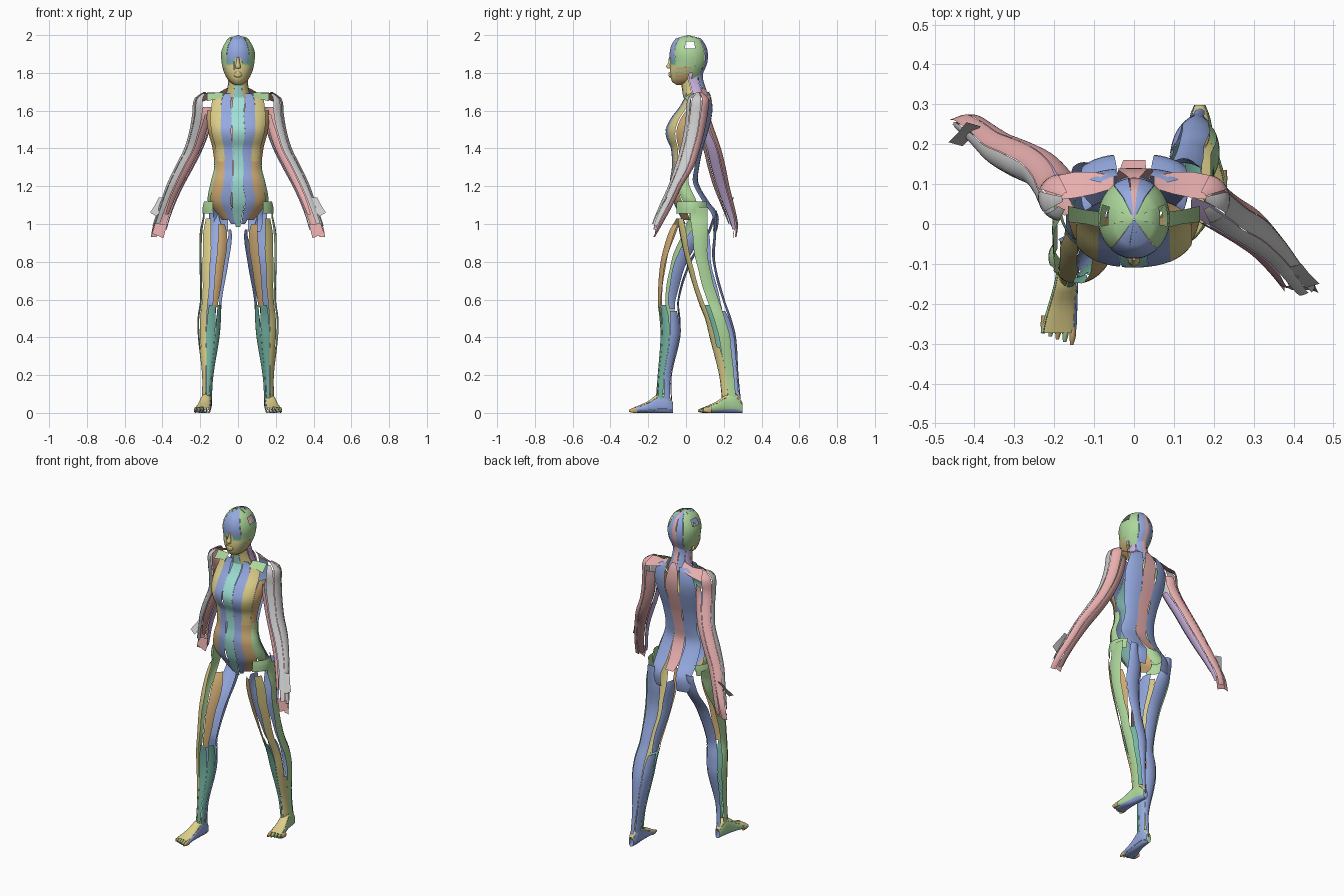
import bpy, math

PALETTE = {
    "blue": (.30, .40, .75), "pink": (.80, .42, .42), "yellow": (.72, .62, .25),
    "green": (.42, .68, .33), "orange": (.65, .42, .18), "teal": (.18, .48, .38),
    "cyan": (.35, .75, .68), "purple": (.60, .45, .75)}
MATS = {}
for key, rgb in PALETTE.items():
    MATS[key] = bpy.data.materials.new(key)
    MATS[key].diffuse_color = (*rgb, 1)


def section(rows, k):
    """Smoothly interpolate (x, rx, low, high) between section rows at key k."""
    rows = sorted(rows)
    n = len(rows)
    k = min(max(k, rows[0][0]), rows[-1][0])
    i = next(j for j in range(n - 1) if k <= rows[j + 1][0])
    h = rows[i + 1][0] - rows[i][0]
    t = (k - rows[i][0]) / h

    def slope(j, c):
        a, b = rows[max(j - 1, 0)], rows[min(j + 1, n - 1)]
        return (b[c] - a[c]) / (b[0] - a[0])
    out = []
    for c in range(1, 5):
        p, q = rows[i][c], rows[i + 1][c]
        out.append((2*t**3 - 3*t*t + 1) * p + (t**3 - 2*t*t + t) * h * slope(i, c)
                   + (3*t*t - 2*t**3) * q + (t**3 - t*t) * h * slope(i + 1, c))
    return out


def strip(name, rows, k0, k1, a0, a1, color=None, side=1, axis="z", power=1.0, taper=0.0):
    """One cloth-like panel of a lofted body part, between two angles (0 = front)."""
    nk = max(6, int(abs(k1 - k0) / .016))
    na = max(3, int((a1 - a0) / 6))
    verts, faces = [], []
    for i in range(nk + 1):
        t = i / nk
        k = k0 + (k1 - k0) * t
        x, rx, lo, hi = section(rows, k)
        pinch = 1 - taper * abs(2 * t - 1) ** 4
        mid, half = (a0 + a1) / 2 + 1.2 * math.sin(k * 35), (a1 - a0) / 2 * pinch
        for j in range(na + 1):
            a = math.radians(mid + half * (2 * j / na - 1))
            s, c = math.sin(a), math.cos(a)
            u = x + rx * math.copysign(abs(s) ** power, s)
            v = (lo + hi) / 2 - (hi - lo) / 2 * math.copysign(abs(c) ** power, c)
            verts.append((side * u, v, k) if axis == "z" else (side * u, k, v))
    w = na + 1
    for i in range(nk):
        for j in range(na):
            p = i * w + j
            faces.append((p, p + 1, p + w + 1, p + w))
    finish(name, verts, faces, color)


def ribbon(name, path, color=None):
    """Flat band through pairs of edge points."""
    verts = [p for pair in path for p in pair]
    finish(name, verts, [(2*i, 2*i+1, 2*i+3, 2*i+2) for i in range(len(path) - 1)], color)


def finish(name, verts, faces, color):
    me = bpy.data.meshes.new(name)
    me.from_pydata(verts, [], faces)
    me.polygons.foreach_set("use_smooth", [True] * len(faces))
    ob = bpy.data.objects.new(name, me)
    bpy.context.collection.objects.link(ob)
    if color:
        me.materials.append(MATS[color])


# Head and neck: rows are (z, x, half width, front y, back y)
head = [(2.0, 0, .002, .01, .014), (1.993, 0, .035, -.035, .06), (1.975, 0, .058, -.06, .085),
        (1.94, 0, .08, -.08, .107), (1.9, 0, .09, -.087, .116), (1.85, 0, .086, -.083, .112),
        (1.81, 0, .077, -.086, .095), (1.77, 0, .058, -.08, .075), (1.745, 0, .036, -.068, .03),
        (1.735, 0, .015, -.05, .0)]
neck = [(1.84, 0, .056, -.035, .095), (1.77, 0, .052, -.03, .09), (1.72, 0, .056, -.022, .105),
        (1.67, 0, .07, -.015, .12)]
strip("forehead_panel", head, 2.0, 1.87, -12, 12, "blue")
strip("face_panel", head, 1.88, 1.735, -14, 14, "yellow")
strip("head_back_panel", head, 2.0, 1.76, 172, 188, "pink")
strip("throat_panel", neck, 1.80, 1.67, -20, 20, "cyan")
strip("nape_panel", neck, 1.84, 1.67, 165, 195, "pink")
nose = [(1.885, 0, .006, -.09, -.07), (1.85, 0, .010, -.096, -.07), (1.832, 0, .015, -.107, -.07),
        (1.822, 0, .012, -.095, -.07)]
lips = [(1.805, 0, .012, -.090, -.07), (1.797, 0, .022, -.094, -.06), (1.79, 0, .022, -.090, -.06),
        (1.784, 0, .02, -.093, -.06), (1.776, 0, .01, -.085, -.06)]
strip("nose", nose, 1.885, 1.822, -90, 90, "yellow")
strip("lips", lips, 1.805, 1.776, -80, 80, "yellow")

# Torso sections
torso = [(1.715, 0, .065, -.018, .115), (1.685, 0, .135, -.005, .13), (1.62, 0, .16, -.035, .14),
         (1.56, 0, .166, -.08, .135), (1.5, 0, .16, -.108, .12), (1.45, 0, .148, -.102, .105),
         (1.4, 0, .135, -.08, .09), (1.3, 0, .126, -.075, .07), (1.22, 0, .145, -.085, .065),
         (1.12, 0, .16, -.068, .12), (1.05, 0, .12, -.035, .165), (.98, 0, .05, .0, .15)]
back = [r for r in torso if r[0] > 1.1] + [(1.05, 0, .155, -.03, .172), (.98, 0, .155, 0, .17),
                                           (.93, 0, .14, .03, .15)]
strip("sternum_panel", torso, 1.7, .985, -9, 9, "cyan", power=.85)
strip("spine_panel", back, 1.715, 1.07, 169, 191, "pink", power=.8, taper=.4)

# Arm sections: the left arm swings forward, the right arm back
arm_z = [1.7, 1.665, 1.58, 1.5, 1.4, 1.3, 1.2, 1.1, 1.0, .93]
arm_x = [.165, .18, .187, .202, .235, .285, .335, .375, .41, .425]
arm_r = [.015, .05, .056, .054, .05, .05, .046, .04, .04, .04]
arm_y = {1: [(.05, .08), (.01, .12), (0, .115), (-.01, .1), (-.03, .075), (-.06, .04),
             (-.095, -.02), (-.14, -.07), (-.18, -.125), (-.19, -.165)],
         -1: [(.05, .08), (.01, .12), (.02, .125), (.05, .15), (.09, .185), (.115, .21),
              (.145, .23), (.185, .255), (.225, .275), (.245, .268)]}
# Leg sections: common outline, separate stride
leg_z = [1.04, .95, .8, .6, .5, .4, .2, .07]
leg_x = [.125, .118, .127, .143, .152, .155, .16, .165]
leg_r = [.06, .085, .077, .058, .062, .057, .030, .026]
leg_y = {-1: [(-.05, .155), (-.095, .125), (-.135, .03), (-.15, -.035), (-.14, -.03),
              (-.135, -.03), (-.15, -.075), (-.16, -.075)],
         1: [(-.05, .165), (-.035, .16), (0, .155), (.06, .205), (.1, .24),
             (.125, .265), (.175, .278), (.19, .29)]}
hip = [(1.12, 0, .18, -.085, .15), (1.09, 0, .187, -.085, .15), (1.055, 0, .187, -.085, .15)]

for s in (-1, 1):
    tag = "right" if s < 0 else "left"

    def part(name, rows, *a, **k):
        strip(tag + "_" + name, rows, *a, side=s, **k)

    # Head panels
    part("brow_panel", head, 2.0, 1.86, 12, 42, "blue")
    part("eye_patch", head, 1.87, 1.84, 14, 45, "teal")
    part("cheek_panel", head, 1.845, 1.737, 14, 48, "yellow")
    part("temple_panel", head, 2.0, 1.78, 43, 80, "green")
    part("jaw_panel", head, 1.83, 1.737, 48, 100, "orange")
    part("ear_patch", head, 1.93, 1.80, 80, 112, "green")
    part("crown_panel", head, 2.0, 1.965, 80, 112, "green")
    part("head_rear_side", head, 2.0, 1.77, 112, 146, "green")
    part("head_rear_panel", head, 2.0, 1.76, 147, 172, "blue")
    part("neck_front", neck, 1.80, 1.67, 21, 75, "yellow")
    part("neck_side", neck, 1.82, 1.67, 78, 125, "purple")
    part("neck_rear", neck, 1.84, 1.67, 127, 165, "blue")

    # Torso panels
    part("chest_inner", torso, 1.69, 1.0, 9, 31, "blue", power=.85, taper=.2)
    part("chest_outer", torso, 1.67, 1.33, 30, 60, "yellow", power=.85)
    part("belly_panel", torso, 1.36, 1.02, 28, 62, "orange", power=.85)
    part("rib_panel", torso, 1.6, 1.3, 60, 88, "orange", taper=.2)
    part("waist_panel", torso, 1.34, 1.09, 60, 110, "green", taper=.4)
    part("back_panel", back, 1.70, .96, 125, 169, "blue", power=.8, taper=.25)
    part("hip_band", hip, 1.12, 1.055, 45, 130, "green")
    ribbon(tag + "_shoulder_strap", [((s*.05, .09, 1.725), (s*.05, .12, 1.695)),
           ((s*.10, .075, 1.697), (s*.10, .13, 1.672)), ((s*.15, .065, 1.697), (s*.15, .13, 1.66)),
           ((s*.195, .06, 1.69), (s*.20, .12, 1.645))], "pink")
    ribbon(tag + "_collar_strap", [((s*.08, .03, 1.695), (s*.08, -.01, 1.67)),
           ((s*.12, .035, 1.695), (s*.12, .0, 1.66)),
           ((s*.165, .045, 1.692), (s*.165, .005, 1.65))], "green")

    # Arm panels
    arm = [(z, x, r, *y) for z, x, r, y in zip(arm_z, arm_x, arm_r, arm_y[s])]
    part("arm_front", arm, 1.69, 1.0, 3, 48, taper=.2)
    part("arm_outer", arm, 1.70, .99, 50, 108, taper=.2)
    part("arm_rear_outer", arm, 1.70, .93, 110, 170, "pink")
    part("arm_rear_inner", arm, 1.62, .95, 172, 235, "pink", taper=.2)
    part("arm_inner", arm, 1.52, .97, 240, 305, "purple", taper=.3)
    part("arm_crease", arm, 1.58, 1.05, 312, 358, "pink", taper=.4)
    yh = -.13 if s > 0 else .225
    ribbon(tag + "_finger_flap", [((s*.385, yh+.02, 1.14), (s*.42, yh+.03, 1.14)),
           ((s*.405, yh-.005, 1.08), (s*.44, yh+.005, 1.10)),
           ((s*.43, yh-.03, 1.04), (s*.465, yh-.02, 1.06))])
    ye = -.165 if s > 0 else .25
    ribbon(tag + "_palm_flap", [((s*.375, ye+.01, 1.0), (s*.44, ye+.01, 1.0)),
           ((s*.395, ye, .925), (s*.455, ye, .95))], "pink")

    # Leg panels, open along the thigh and nearly closed on the shin
    leg = [(z, x, r, *y) for z, x, r, y in zip(leg_z, leg_x, leg_r, leg_y[s])]
    part("leg_front_outer", leg, 1.03, .07, 14, 52, "yellow", taper=.2)
    part("leg_front_inner", leg, 1.0, .56, -48, -8, "orange", taper=.3)
    part("leg_outer", leg, 1.09, .05, 72, 122, "green")
    part("leg_rear", leg, 1.07, .04, 145, 212, "blue", taper=.3)
    part("leg_inner", leg, .97, .55, 225, 275, "blue", taper=.4)
    part("shin_inner", leg, .57, .05, -85, -35, "teal", taper=.3)
    part("shin_front", leg, .57, .06, -34, 13, "teal", taper=.3)
    part("shin_outer", leg, .35, .05, 40, 72, "yellow", taper=.3)
    part("calf_inner", leg, .54, .05, 213, 274, "blue", taper=.3)

    # Foot: rows along y are (y, x, half width, sole z, top z)
    heel = .298 if s > 0 else -.068
    foot = [(heel - d, x, r, 0, t) for d, x, r, t in (
        (0, .165, .014, .055), (.03, .165, .026, .10), (.08, .17, .030, .10),
        (.13, .178, .036, .064), (.18, .186, .043, .04), (.205, .19, .044, .03))]
    for nm, a, b, col in (("sole", -55, 55, "blue"), ("foot_outer", 55, 125, "green"),
                          ("foot_top", 127, 233, "yellow"), ("foot_inner", 235, 303, "blue")):
        part(nm, foot, heel, heel - .205, a, b, col, axis="y", power=.85)
    for i in range(5):
        cx, tip = .154 + .018 * i, heel - .235 + .007 * i
        toe = [(tip, cx + .002, .004, .006, .016), (tip + .02, cx, .008, .001, .026),
               (tip + .045, cx - .001, .008, .0, .03)]
        part("toe_%d" % (i + 1), toe, tip, tip + .045, -180, 180,
             ("orange", "green")[i % 2], axis="y")
